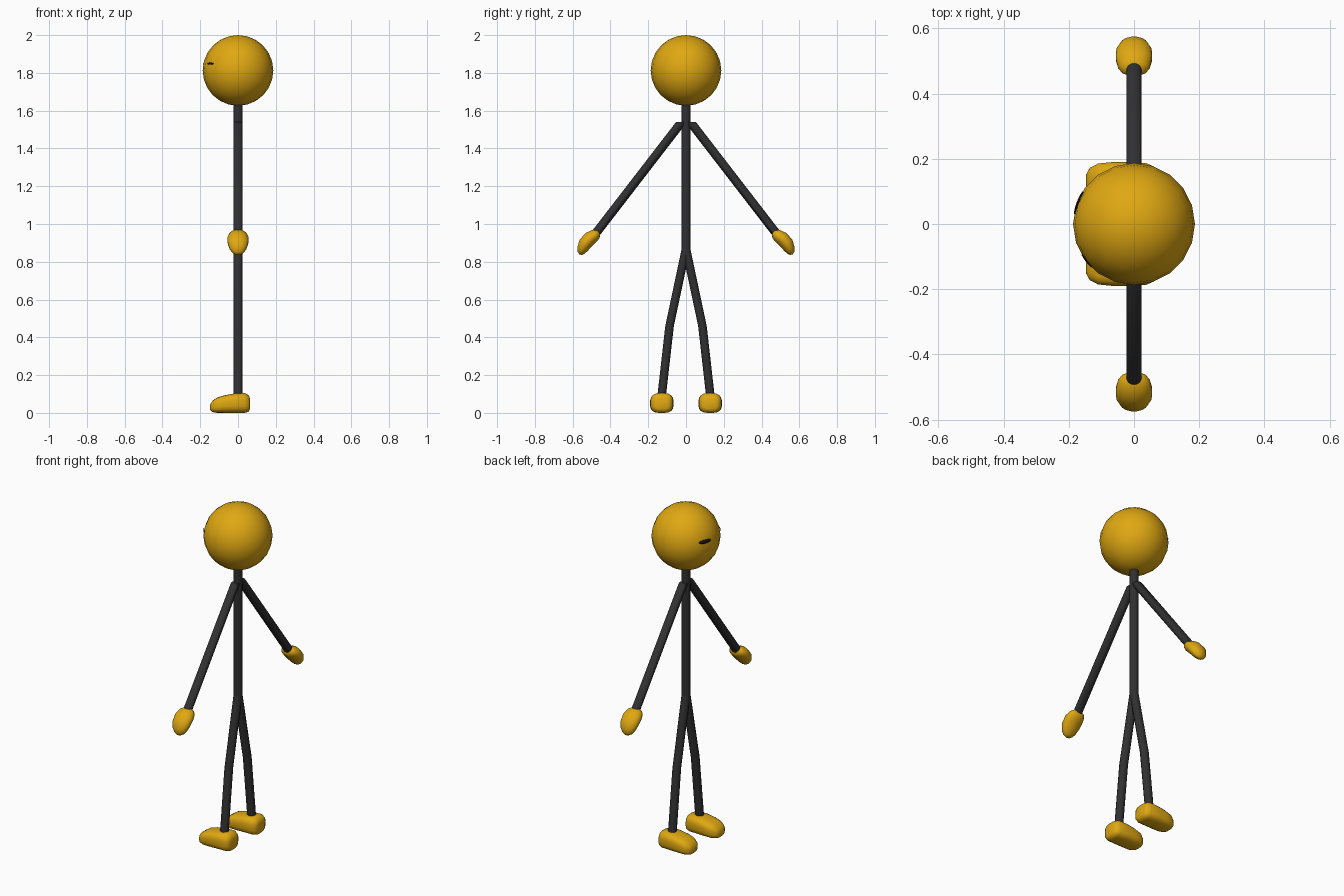
import bpy, bmesh, math
from mathutils import Vector

if "Cube" in bpy.data.objects:
    bpy.data.objects.remove(bpy.data.objects["Cube"])


def material(name, rgb):
    m = bpy.data.materials.new(name)
    m.diffuse_color = (*rgb, 1)
    m.use_nodes = True
    m.node_tree.nodes["Principled BSDF"].inputs["Base Color"].default_value = m.diffuse_color
    return m


GOLD = material("golden yellow", (0.74, 0.39, 0.006))
DARK = material("charcoal", (0.03, 0.03, 0.032))
BLACK = material("eye black", (0.008, 0.008, 0.01))


def finish(name, bm, mat, angle=60):
    bmesh.ops.recalc_face_normals(bm, faces=bm.faces)
    me = bpy.data.meshes.new(name)
    bm.to_mesh(me)
    bm.free()
    me.materials.append(mat)
    ob = bpy.data.objects.new(name, me)
    bpy.context.collection.objects.link(ob)
    bpy.ops.object.select_all(action='DESELECT')
    ob.select_set(True)
    bpy.context.view_layer.objects.active = ob
    bpy.ops.object.shade_smooth_by_angle(angle=math.radians(angle))
    return ob


def loft(name, rings, mat, sides=16, power=2.0, angle=60):
    """Skin capped superellipse rings, each given as (centre, u axis, v axis)."""
    bm = bmesh.new()

    def p(t):
        return math.copysign(abs(t) ** (2 / power), t)
    loops = []
    for c, u, v in rings:
        angles = [2 * math.pi * (i + 0.5) / sides for i in range(sides)]
        loops.append([bm.verts.new(Vector(c) + Vector(u) * p(math.cos(a)) + Vector(v) * p(math.sin(a)))
                      for a in angles])
    for a, b in zip(loops, loops[1:]):
        for i in range(sides):
            j = (i + 1) % sides
            bm.faces.new((a[i], a[j], b[j], b[i]))
    bm.faces.new(loops[0])
    bm.faces.new(loops[-1])
    return finish(name, bm, mat, angle)


def limb(name, points, ry):
    """Stick through (y, z) points with level ends."""
    loft(name, [((0, y, z), (0.0245, 0, 0), (0, ry, 0)) for y, z in points], DARK, 12)


# Head
bm = bmesh.new()
bmesh.ops.create_uvsphere(bm, u_segments=20, v_segments=12, radius=0.187)
bmesh.ops.translate(bm, verts=bm.verts, vec=(0, 0, 1.813))
finish("head", bm, GOLD)

# Body stick
limb("torso", [(0, 0.85), (0, 1.66)], 0.0245)

# Hand outline: y, z, half thickness, half width
HAND = [(0.457, 0.950, 0.010, 0.018), (0.464, 0.949, 0.022, 0.036),
        (0.480, 0.942, 0.032, 0.049), (0.507, 0.925, 0.037, 0.057),
        (0.533, 0.897, 0.037, 0.055), (0.549, 0.867, 0.029, 0.044),
        (0.556, 0.848, 0.019, 0.029), (0.559, 0.838, 0.008, 0.012)]
# Foot outline: x, half width, bottom, top
FOOT = [(0.064, 0.034, 0.020, 0.075), (0.056, 0.051, 0.005, 0.095),
        (0.035, 0.060, 0.000, 0.105), (-0.02, 0.062, 0.000, 0.103),
        (-0.07, 0.062, 0.000, 0.094), (-0.11, 0.058, 0.000, 0.082),
        (-0.136, 0.044, 0.004, 0.064), (-0.147, 0.024, 0.015, 0.044)]

for side, s in (("left", 1), ("right", -1)):
    # Arms and legs
    limb(side + "_arm", [(s * 0.023, 1.54), (s * 0.482, 0.945)], 0.0305)
    limb(side + "_leg", [(0, 0.87), (s * 0.087, 0.46), (s * 0.13, 0.08)], 0.0235)

    # Mitten hands, rings square to the curved path
    rings = []
    for i, (y, z, t, w) in enumerate(HAND):
        a, b = HAND[max(i - 1, 0)], HAND[min(i + 1, len(HAND) - 1)]
        d = Vector((0, b[0] - a[0], b[1] - a[1])).normalized()
        rings.append(((0, s * y, z), (w, 0, 0), (0, -s * d.z * t, d.y * t)))
    loft(side + "_hand", rings, GOLD)

    # Rounded shoes, toes toward -x
    loft(side + "_foot",
         [((x, s * 0.128, (lo + hi) / 2), (0, w, 0), (0, 0, (hi - lo) / 2))
          for x, w, lo, hi in FOOT], GOLD, 20, 3.0)


# Eyes: slim slivers following the head surface
def eye(name, azimuth, half_width, half_height):
    bm = bmesh.new()
    rows = []
    for i in range(9):
        t = -0.95 + 1.9 * i / 8
        az = math.radians(azimuth + half_width * t)
        h = half_height * math.sqrt(1 - t * t)
        row = []
        for k in (-1, 1):
            z = 0.036 + k * h
            r = math.sqrt(0.1885 ** 2 - z * z)
            row.append(bm.verts.new((-r * math.cos(az), r * math.sin(az), 1.813 + z)))
        rows.append(row)
    for a, b in zip(rows, rows[1:]):
        bm.faces.new((a[0], b[0], b[1], a[1]))
    ob = finish(name, bm, BLACK)
    sol = ob.modifiers.new("thickness", 'SOLIDIFY')
    sol.thickness = 0.003
    sol.offset = 0


eye("left_eye", 21, 12, 0.010)
eye("right_eye", -38, 8, 0.005)
